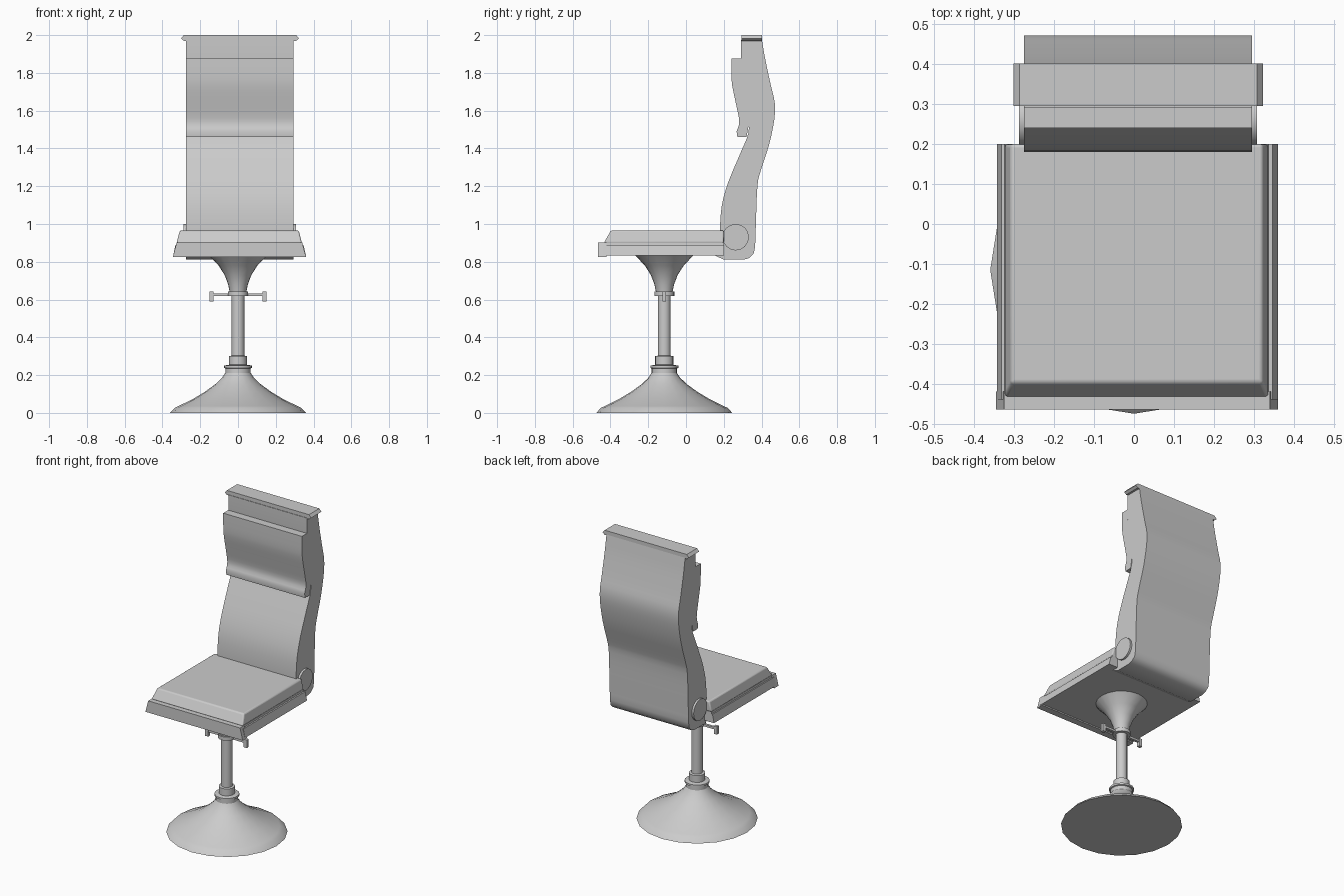
import bpy, bmesh, math
from mathutils import Vector

if "Cube" in bpy.data.objects:
    bpy.data.objects.remove(bpy.data.objects["Cube"])

CX = 0.01      # centre of seat and back in x
PY = -0.115    # pedestal axis in y


def finish(name, bm, angle=35, bevel=0.0):
    bmesh.ops.recalc_face_normals(bm, faces=bm.faces)
    me = bpy.data.meshes.new(name)
    bm.to_mesh(me)
    bm.free()
    ob = bpy.data.objects.new(name, me)
    bpy.context.collection.objects.link(ob)
    if bevel:
        m = ob.modifiers.new("Bevel", 'BEVEL')
        m.width, m.segments = bevel, 3
    bpy.ops.object.select_all(action='DESELECT')
    ob.select_set(True)
    bpy.context.view_layer.objects.active = ob
    bpy.ops.object.shade_smooth_by_angle(angle=math.radians(angle))
    return ob


def extrude_x(name, profile, x0, x1, **kw):
    """Closed (y, z) profile swept from x0 to x1."""
    bm = bmesh.new()
    face = bm.faces.new([bm.verts.new((x0, y, z)) for y, z in profile])
    new = bmesh.ops.extrude_face_region(bm, geom=[face])["geom"]
    for v in new:
        if isinstance(v, bmesh.types.BMVert):
            v.co.x = x1
    return finish(name, bm, **kw)


def lathe(name, profile, sides=20):
    """Closed solid of revolution around the pedestal axis from (r, z) points."""
    bm = bmesh.new()
    rings = [[bm.verts.new((r * math.cos(2 * math.pi * i / sides),
                            PY + r * math.sin(2 * math.pi * i / sides), z))
              for i in range(sides)] for r, z in profile]
    for a, b in zip(rings, rings[1:]):
        for i in range(sides):
            j = (i + 1) % sides
            bm.faces.new((a[i], a[j], b[j], b[i]))
    bm.faces.new(rings[0])
    bm.faces.new(rings[-1])
    return finish(name, bm)


def frustum(name, lo, hi, **kw):
    """Tapered box; lo and hi are (x0, x1, y0, y1, z)."""
    bm = bmesh.new()
    rings = [[bm.verts.new(p + (z,)) for p in ((x0, y0), (x1, y0), (x1, y1), (x0, y1))]
             for x0, x1, y0, y1, z in (lo, hi)]
    bm.faces.new(rings[0])
    bm.faces.new(rings[1])
    for i in range(4):
        j = (i + 1) % 4
        bm.faces.new((rings[0][i], rings[0][j], rings[1][j], rings[1][i]))
    return finish(name, bm, **kw)


def smooth_line(pts, steps=3):
    """Catmull-Rom curve through the points."""
    p = [Vector(q) for q in pts]
    p = [2 * p[0] - p[1]] + p + [2 * p[-1] - p[-2]]
    out = []
    for a, b, c, d in zip(p, p[1:], p[2:], p[3:]):
        for k in range(steps):
            t = k / steps
            out.append(tuple(0.5 * (2 * b + (c - a) * t + (2 * a - 5 * b + 4 * c - d) * t ** 2
                                    + (3 * b - a - 3 * c + d) * t ** 3)))
    return out + [tuple(pts[-1])]


# Pedestal: flared foot, post and funnel under the seat
lathe("pedestal_foot", [(0.36, 0), (0.335, 0.027), (0.315, 0.036), (0.24, 0.073), (0.175, 0.112),
                        (0.12, 0.152), (0.085, 0.185), (0.067, 0.212)])
lathe("foot_ring", [(0.067, 0.205), (0.067, 0.235), (0.074, 0.238), (0.074, 0.25), (0.048, 0.255)])
lathe("post_collar", [(0.048, 0.25), (0.048, 0.3), (0.034, 0.303)])
lathe("post", [(0.034, 0.29), (0.034, 0.63)])
lathe("funnel_ring", [(0.053, 0.618), (0.053, 0.642)])
lathe("seat_funnel", [(0.044, 0.64), (0.052, 0.68), (0.071, 0.73), (0.103, 0.78), (0.158, 0.838)])

# Height levers on both sides
for side, s in (("left", -1), ("right", 1)):
    frustum(f"lever_rod_{side}", *[(min(0, s * 0.14), max(0, s * 0.14), PY - 0.008, PY + 0.008, z)
                                   for z in (0.618, 0.632)])
    frustum(f"lever_knob_{side}", *[(s * 0.14 - 0.011, s * 0.14 + 0.011, PY - 0.01, PY + 0.01, z)
                                    for z in (0.59, 0.642)])

# Seat: tapered pan, front trim and soft cushion
frustum("seat_pan", (-0.343, 0.36, -0.44, 0.2, 0.833), (-0.332, 0.347, -0.44, 0.2, 0.888))
frustum("seat_front_trim", (-0.345, 0.36, -0.465, -0.42, 0.825), (-0.325, 0.34, -0.465, -0.42, 0.902))
frustum("seat_cushion_base", (-0.325, 0.338, -0.44, 0.2, 0.88), (-0.323, 0.336, -0.44, 0.2, 0.902))
frustum("seat_cushion", (-0.325, 0.338, -0.435, 0.2, 0.9), (-0.308, 0.322, -0.398, 0.2, 0.965),
        bevel=0.008)

# Backrest: curved side profile, front line going up and back line going down
front = smooth_line([(0.185, 0.88), (0.18, 0.97), (0.19, 1.1), (0.225, 1.225), (0.29, 1.38),
                     (0.33, 1.48), (0.327, 1.56), (0.307, 1.7), (0.292, 1.82)])
back = smooth_line([(0.402, 1.975), (0.42, 1.87), (0.45, 1.73), (0.47, 1.64), (0.467, 1.55),
                    (0.44, 1.42), (0.395, 1.28), (0.378, 1.2), (0.37, 1.0), (0.366, 0.88)])
foot = [(0.358, 0.842), (0.335, 0.82), (0.305, 0.811), (0.2, 0.811), (0.15, 0.835), (0.165, 0.85)]
extrude_x("backrest", front + [(0.292, 1.975)] + back + foot, CX - 0.285, CX + 0.285)

# Headrest pad
pad_front = smooth_line([(0.268, 1.49), (0.282, 1.54), (0.268, 1.62), (0.245, 1.73), (0.24, 1.8)])
extrude_x("headrest", pad_front + [(0.24, 1.875), (0.293, 1.875), (0.293, 1.81), (0.312, 1.67),
                                   (0.333, 1.53), (0.32, 1.46), (0.272, 1.46)], CX - 0.285, CX + 0.285)

# Cap along the top edge, flaring out and then tucking back in
frustum("top_cap", (-0.302, 0.323, 0.295, 0.402, 1.982), (-0.287, 0.308, 0.295, 0.402, 2.0))
frustum("top_cap_underside", (-0.287, 0.308, 0.295, 0.402, 1.97), (-0.302, 0.323, 0.295, 0.402, 1.982))

# Hinge showing as a disc on each side
extrude_x("hinge", [(0.263 + 0.07 * math.cos(2 * math.pi * i / 16),
                     0.93 + 0.07 * math.sin(2 * math.pi * i / 16)) for i in range(16)],
          CX - 0.298, CX + 0.298)
